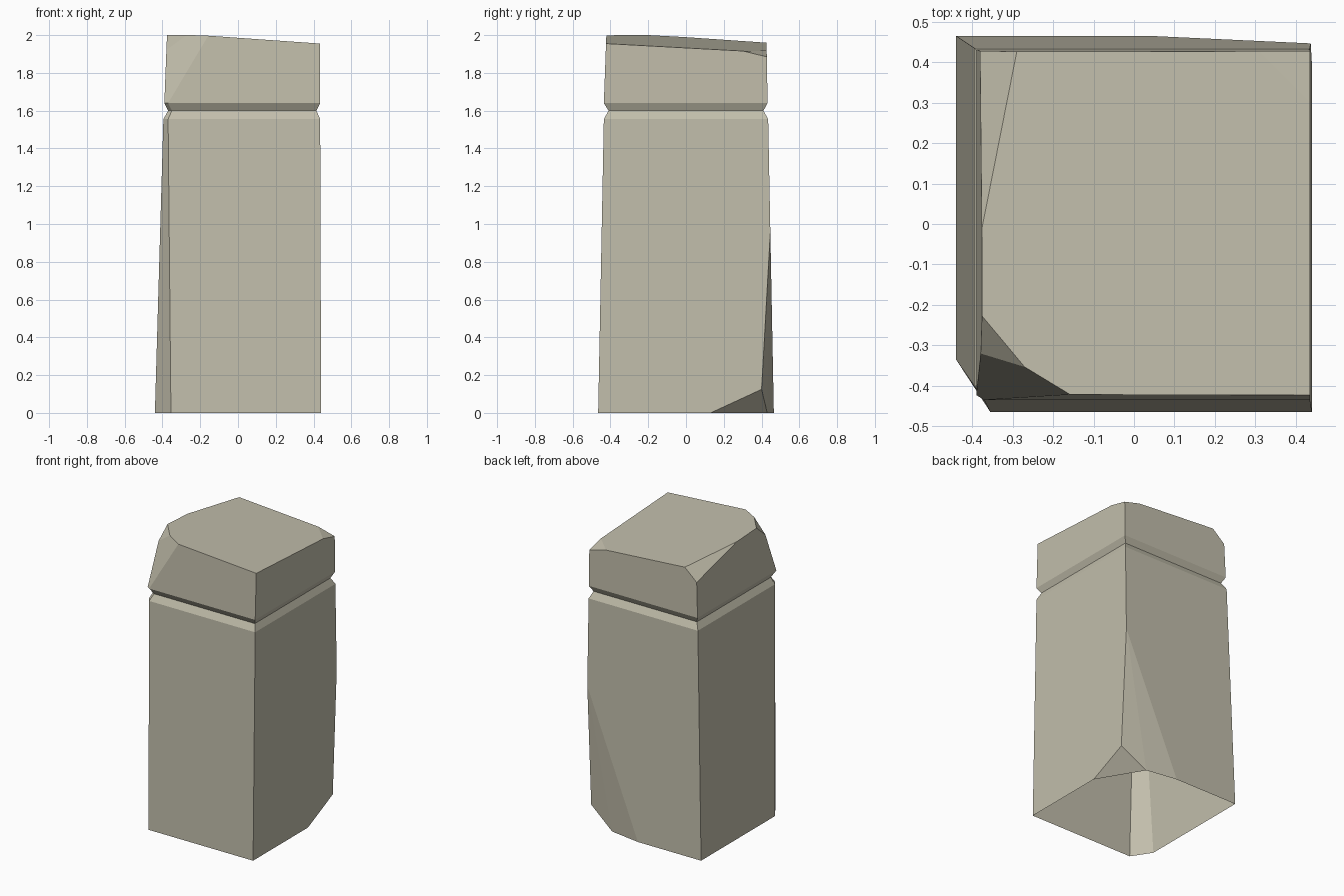
import bpy
import bmesh
from mathutils import Vector
from mathutils.geometry import normal

cube = bpy.data.objects.get("Cube")
if cube:
    bpy.data.objects.remove(cube, do_unlink=True)

CENTRE = Vector((0, 0, 1))


def stone_material():
    mat = bpy.data.materials.new("pale grey stone")
    colour = (0.54, 0.515, 0.41, 1)
    mat.use_nodes = True
    mat.diffuse_color = colour
    shader = next(n for n in mat.node_tree.nodes if n.type == "BSDF_PRINCIPLED")
    shader.inputs["Base Color"].default_value = colour
    shader.inputs["Roughness"].default_value = 0.9
    return mat


def ring(bm, z, left, right, front, back, cut_x, cut_y):
    """Rectangle with its front corner on the low-x side cut off."""
    corners = [(left + cut_x, front), (right, front), (right, back),
               (left, back), (left, front + cut_y)]
    return [bm.verts.new((x, y, z)) for x, y in corners]


def chip(bm, a, b, c):
    """Slice off everything outside the plane through three points."""
    a, b, c = Vector(a), Vector(b), Vector(c)
    outward = normal((a, b, c))
    if outward.dot(a - CENTRE) < 0:
        outward.negate()
    geom = bm.verts[:] + bm.edges[:] + bm.faces[:]
    bmesh.ops.bisect_plane(bm, geom=geom, dist=0.0005, plane_co=a,
                           plane_no=outward, clear_outer=True)
    rim = [e for e in bm.edges if e.is_boundary]
    bmesh.ops.holes_fill(bm, edges=rim, sides=0)


bm = bmesh.new()

# Tapered pillar with a V groove below the head
rings = [
    ring(bm, 0.0, -0.44, 0.44, -0.465, 0.465, 0.085, 0.13),
    ring(bm, 1.555, -0.395, 0.435, -0.435, 0.435, 0.025, 0.035),
    ring(bm, 1.6, -0.37, 0.415, -0.41, 0.41, 0.02, 0.02),
    ring(bm, 1.64, -0.39, 0.435, -0.435, 0.432, 0.02, 0.012),
    ring(bm, 2.1, -0.372, 0.435, -0.418, 0.424, 0.02, 0.012),
]
for low, high in zip(rings, rings[1:]):
    for i in range(len(low)):
        j = (i + 1) % len(low)
        bm.faces.new((low[i], low[j], high[j], high[i]))
bm.faces.new(rings[-1])
bm.faces.new(rings[0][::-1])

# Sloping top
chip(bm, (0.435, -0.42, 1.955), (-0.375, -0.2, 2.0), (-0.29, 0.425, 1.96))
# Large chipped front corner of the head, and the small chip above it
chip(bm, (-0.37, -0.435, 1.64), (-0.165, -0.42, 1.99), (-0.38, -0.32, 1.92))
chip(bm, (-0.375, -0.23, 2.0), (-0.27, -0.355, 2.0), (-0.38, -0.32, 1.92))
# Back corners of the head
chip(bm, (-0.29, 0.425, 1.96), (-0.38, 0.43, 1.88), (-0.375, 0, 1.988))
chip(bm, (0.435, 0.3, 1.916), (0.325, 0.426, 1.914), (0.435, 0.428, 1.885))
# Worn back edge and foot
chip(bm, (0.44, 0.448, 1.0), (0.04, 0.465, 0), (0.26, 0.43, 0))
chip(bm, (0.44, 0.448, 1.0), (0.26, 0.43, 0), (0.44, 0.4, 0.125))
chip(bm, (0.44, 0.13, 0), (0.44, 0.4, 0.125), (0.26, 0.43, 0))

# Outward normals, then open underside
bmesh.ops.recalc_face_normals(bm, faces=bm.faces[:])
under = [f for f in bm.faces if all(v.co.z < 0.001 for v in f.verts)]
bmesh.ops.delete(bm, geom=under, context="FACES")

mesh = bpy.data.meshes.new("stone_post")
bm.to_mesh(mesh)
bm.free()
mesh.materials.append(stone_material())
post = bpy.data.objects.new("stone_post", mesh)
bpy.context.collection.objects.link(post)
